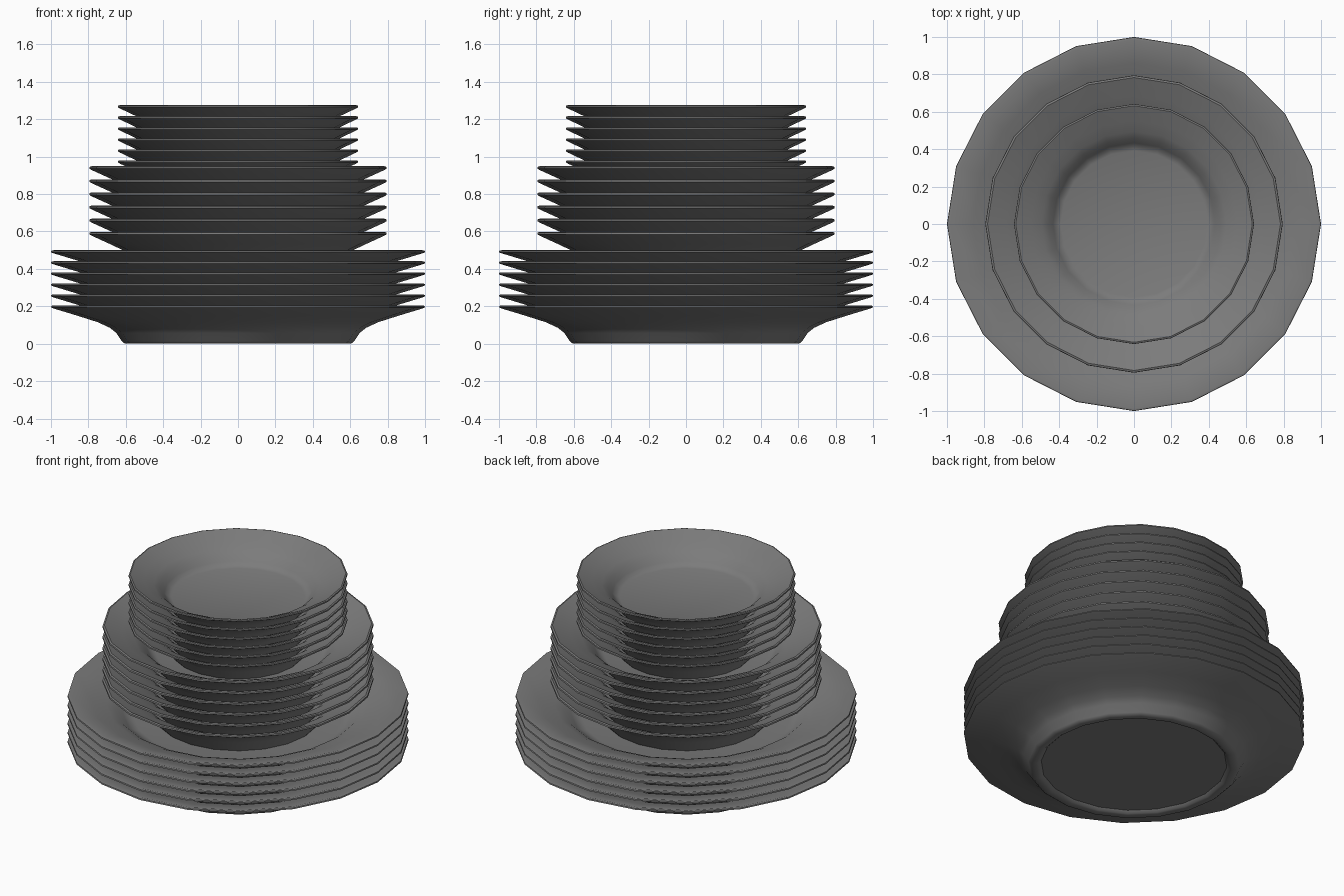
import bpy
import bmesh
from math import radians
from mathutils import Matrix, Vector

cube = bpy.data.objects.get("Cube")
if cube:
    bpy.data.objects.remove(cube, do_unlink=True)

SIDES = 20

# Plate cross-section (radius, height) from underside centre, over the rim, to floor centre
PROFILE = [
    (0, 0.018), (0.545, 0.018), (0.56, 0.003), (0.575, 0), (0.605, 0), (0.62, 0.012),
    (0.65, 0.057), (0.685, 0.085), (0.75, 0.115), (0.86, 0.15), (0.985, 0.188),
    (1, 0.194), (0.998, 0.202), (0.985, 0.205),
    (0.86, 0.168), (0.77, 0.14), (0.715, 0.116), (0.675, 0.085), (0.645, 0.067),
    (0.61, 0.059), (0, 0.059),
]

glaze = bpy.data.materials.new("grey_glaze")
glaze.use_nodes = True
grey = (0.2, 0.2, 0.2, 1)
glaze.diffuse_color = grey
glaze.node_tree.nodes["Principled BSDF"].inputs["Base Color"].default_value = grey


def plate_mesh(name, radius, stretch):
    """Lathe the cross-section into one plate."""
    bm = bmesh.new()
    verts = [bm.verts.new((r * radius, 0, z * stretch)) for r, z in PROFILE]
    edges = [bm.edges.new(pair) for pair in zip(verts, verts[1:])]
    bmesh.ops.spin(bm, geom=verts + edges, cent=(0, 0, 0), axis=(0, 0, 1),
                   angle=radians(360), steps=SIDES)
    bmesh.ops.remove_doubles(bm, verts=bm.verts, dist=0.0005)
    bmesh.ops.recalc_face_normals(bm, faces=bm.faces)
    mesh = bpy.data.meshes.new(name)
    bm.to_mesh(mesh)
    bm.free()
    mesh.materials.append(glaze)
    return mesh


# Three stacks, each standing on the floor of the plate below it
height = 0
for name, radius, stretch in (("dinner_plate", 1, 1),
                              ("soup_plate", 0.795, 1.19),
                              ("dessert_plate", 0.642, 1)):
    mesh = plate_mesh(name, radius, stretch)
    for i in range(6):
        plate = bpy.data.objects.new(f"{name}_{i + 1}", mesh)
        plate.location.z = height
        bpy.context.collection.objects.link(plate)
        height += 0.059 * stretch
    bpy.ops.object.select_all(action="DESELECT")
    plate.select_set(True)
    bpy.context.view_layer.objects.active = plate
    bpy.ops.object.shade_smooth_by_angle(angle=radians(40))
